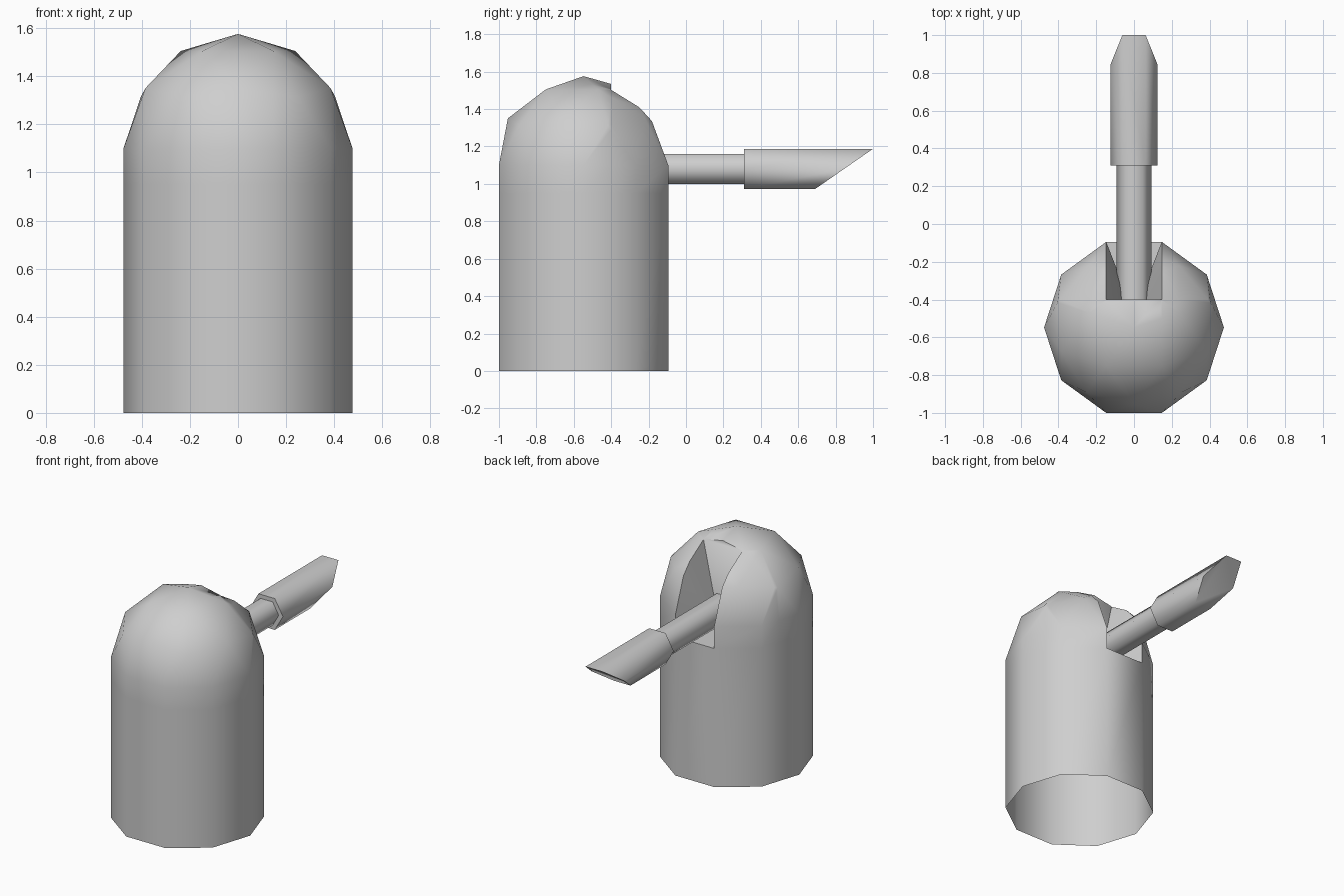
import bpy, bmesh
from math import radians, cos, sin, tau
from mathutils import Matrix, Vector

if "Cube" in bpy.data.objects:
    bpy.data.objects.remove(bpy.data.objects["Cube"])

grey = bpy.data.materials.new("light_grey")
grey.use_nodes = True
COLOUR = (0.62, 0.62, 0.62, 1)
grey.diffuse_color = COLOUR
grey.node_tree.nodes["Principled BSDF"].inputs["Base Color"].default_value = COLOUR

RADIUS, SHOULDER, CENTRE_Y = 0.476, 1.1, -0.5475
AXIS_Z = 1.08


def finish(bm, name):
    """Turn a bmesh into a smooth object with sharp corners kept."""
    mesh = bpy.data.meshes.new(name)
    bm.to_mesh(mesh)
    bm.free()
    obj = bpy.data.objects.new(name, mesh)
    bpy.context.collection.objects.link(obj)
    mesh.materials.append(grey)
    bpy.ops.object.select_all(action='DESELECT')
    obj.select_set(True)
    bpy.context.view_layer.objects.active = obj
    bpy.ops.object.shade_smooth_by_angle(angle=radians(65))
    return obj


def cut(bm, point, normal, remove_above=False):
    geom = bm.verts[:] + bm.edges[:] + bm.faces[:]
    bmesh.ops.bisect_plane(bm, geom=geom, dist=0.0005, plane_co=point,
                           plane_no=normal, clear_outer=remove_above)


def domed_tower():
    """Ten-sided open tube under a faceted dome, with a gun slot at the back."""
    bm = bmesh.new()
    bmesh.ops.create_icosphere(bm, subdivisions=2, radius=RADIUS,
                               matrix=Matrix.Rotation(radians(18), 4, 'Z'))
    cut(bm, (0, 0, 0), (0, 0, -1), True)
    rim = [e for e in bm.edges if e.is_boundary]
    wall = bmesh.ops.extrude_edge_only(bm, edges=rim)["geom"]
    low = [v for v in wall if isinstance(v, bmesh.types.BMVert)]
    bmesh.ops.translate(bm, verts=low, vec=(0, 0, -SHOULDER))
    bmesh.ops.translate(bm, verts=bm.verts, vec=(0, CENTRE_Y, SHOULDER))

    # Slot opening
    half, back, floor = RADIUS * cos(radians(72)), -0.4, 0.95
    for side in (-1, 1):
        cut(bm, (side * half, 0, 0), (side, 0, 0))
    cut(bm, (0, back, 0), (0, 1, 0))
    cut(bm, (0, 0, floor), (0, 0, 1))
    inside = []
    for f in bm.faces:
        c = f.calc_center_median()
        if abs(c.x) < half and c.y > back and c.z > floor:
            inside.append(f)
    bmesh.ops.delete(bm, geom=inside, context='FACES')

    # Slot lining: side walls narrow towards the inner end of the floor
    edges = [e for e in bm.edges if e.is_boundary and e.verts[0].co.z > 0.5]
    inner = {s: bm.verts.new((s * 0.028, back, floor)) for s in (-1, 1)}
    for s in (-1, 1):
        for e in edges:
            if all(abs(v.co.x - s * half) < 0.002 for v in e.verts):
                bm.faces.new((*e.verts, inner[s]))
    loop = {v for e in edges for v in e.verts}
    for test in (lambda v: abs(v.co.y - back) < 0.002,
                 lambda v: abs(v.co.z - floor) < 0.002):
        row = sorted((v for v in loop if test(v)), key=lambda v: v.co.x)
        bm.faces.new((*row, inner[1], inner[-1]))
    bmesh.ops.recalc_face_normals(bm, faces=bm.faces)
    return finish(bm, "domed_tower")


def hex_bar(name, radius, start, end, slant=0.0):
    """Six-sided bar along y; slant pushes the top of its far end outward."""
    bm = bmesh.new()
    rings = []
    for y, lean in ((start, 0), (end, slant)):
        ring = []
        for i in range(6):
            a = tau * i / 6
            z = radius * sin(a)
            ring.append(bm.verts.new(Vector((radius * cos(a), y + lean * z, AXIS_Z + z))))
        rings.append(ring)
        bm.faces.new(ring)
    for i in range(6):
        j = (i + 1) % 6
        bm.faces.new((rings[0][i], rings[0][j], rings[1][j], rings[1][i]))
    bmesh.ops.recalc_face_normals(bm, faces=bm.faces)
    return finish(bm, name)


domed_tower()
hex_bar("barrel", 0.092, -0.42, 0.33)
hex_bar("muzzle", 0.124, 0.31, 0.845, slant=1.44)
